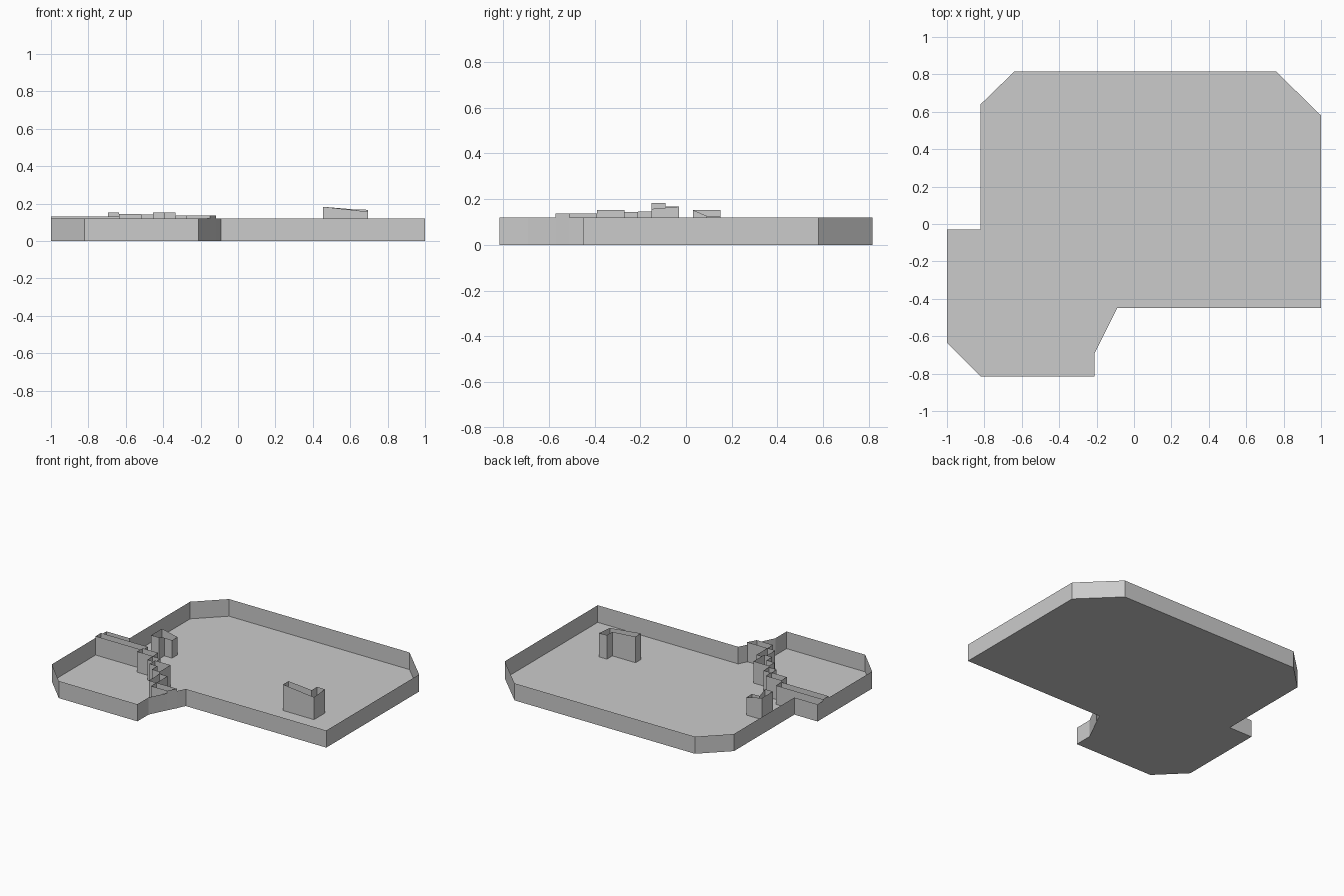
import bpy, bmesh

if "Cube" in bpy.data.objects:
    bpy.data.objects.remove(bpy.data.objects["Cube"])

grey = bpy.data.materials.new("plain_grey")
grey.diffuse_color = (0.6, 0.6, 0.6, 1)
grey.use_nodes = True
grey.node_tree.nodes["Principled BSDF"].inputs["Base Color"].default_value = grey.diffuse_color


def wall_loop(name, points, heights, floor=False):
    """Thin open-topped wall following a closed plan outline."""
    if not isinstance(heights, (list, tuple)):
        heights = [heights] * len(points)
    bm = bmesh.new()
    low = [bm.verts.new((x, y, 0)) for x, y in points]
    top = [bm.verts.new((x, y, h)) for (x, y), h in zip(points, heights)]
    n = len(points)
    for i in range(n):
        j = (i + 1) % n
        bm.faces.new((low[i], low[j], top[j], top[i]))
    if floor:
        bm.faces.new(low[::-1])
    mesh = bpy.data.meshes.new(name)
    bm.to_mesh(mesh)
    bm.free()
    mesh.materials.append(grey)
    obj = bpy.data.objects.new(name, mesh)
    bpy.context.collection.objects.link(obj)
    return obj


def box(x0, x1, y0, y1):
    return [(x0, y0), (x1, y0), (x1, y1), (x0, y1)]


# Tray: floor and perimeter wall
wall_loop("tray", [
    (-0.82, -0.815), (-0.21, -0.815), (-0.21, -0.69), (-0.09, -0.45),
    (1, -0.45), (1, 0.58), (0.76, 0.815), (-0.64, 0.815),
    (-0.82, 0.64), (-0.82, -0.03), (-1, -0.03), (-1, -0.635)], 0.12, True)

# L-shaped block on the right
wall_loop("right_block", [
    (0.455, -0.15), (0.695, -0.15), (0.695, -0.03),
    (0.635, -0.03), (0.635, -0.09), (0.455, -0.09)],
    [0.183, 0.157, 0.167, 0.168, 0.168, 0.183])

# Stepped block on the left
wall_loop("left_block", [
    (-0.695, 0.03), (-0.635, 0.03), (-0.635, 0.09),
    (-0.575, 0.09), (-0.575, 0.15), (-0.695, 0.15)],
    [0.152, 0.152, 0.127, 0.125, 0.125, 0.152])

# Diagonal chain of partition cells touching at their corners
wall_loop("partition_long", box(-1, -0.635, -0.15, -0.09), 0.132)
wall_loop("partition_step_1", box(-0.635, -0.515, -0.21, -0.15), 0.145)
wall_loop("partition_step_2", box(-0.515, -0.455, -0.27, -0.21), 0.143)
wall_loop("partition_corner", [
    (-0.455, -0.33), (-0.395, -0.33), (-0.395, -0.39),
    (-0.335, -0.39), (-0.335, -0.27), (-0.455, -0.27)], 0.153)
wall_loop("partition_step_3", box(-0.335, -0.275, -0.51, -0.39), 0.137)
wall_loop("partition_end", [
    (-0.275, -0.57), (-0.15, -0.57), (-0.118, -0.51), (-0.275, -0.51)], 0.137)
